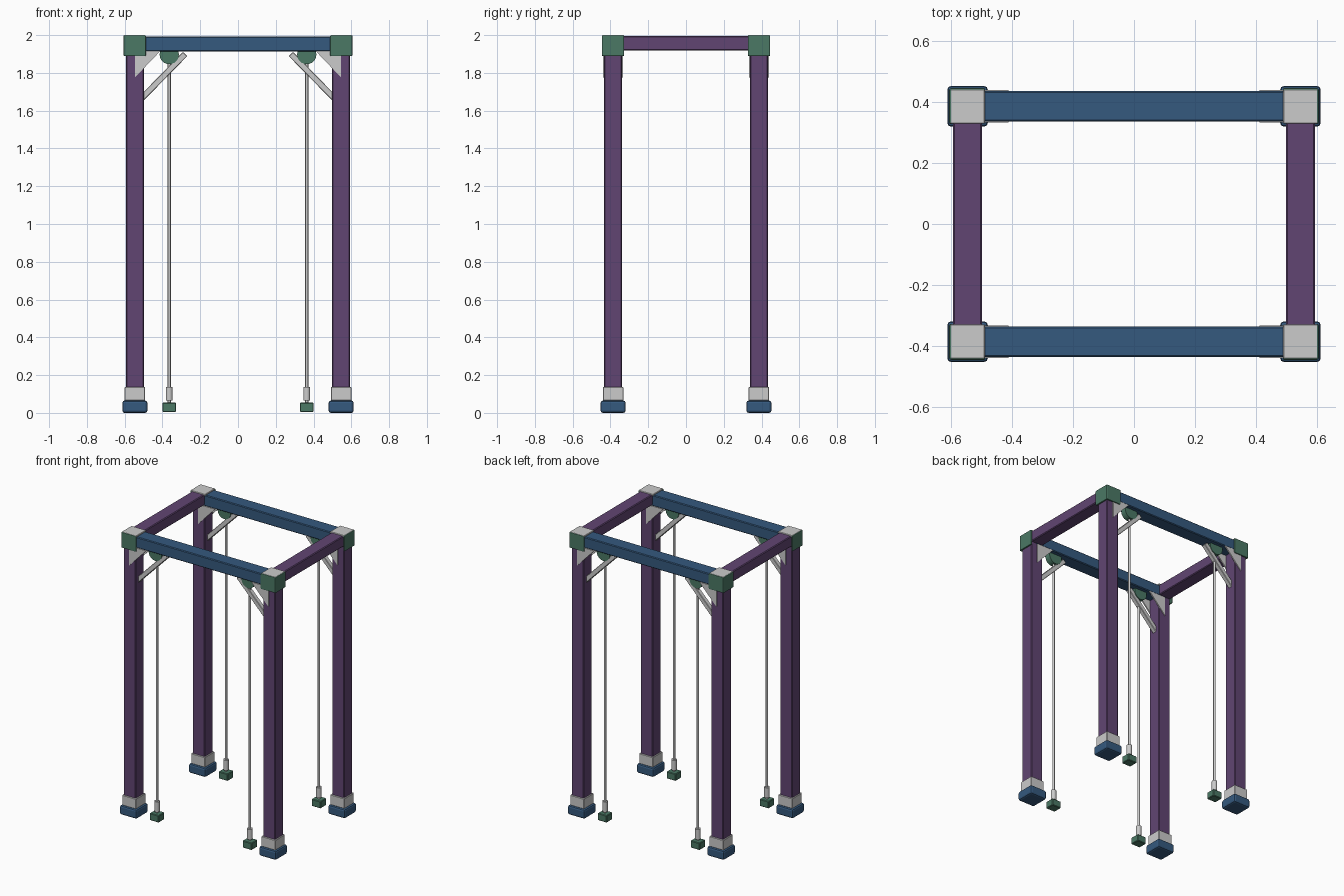
import bpy, bmesh, math
from mathutils import Vector, Matrix

if "Cube" in bpy.data.objects:
    bpy.data.objects.remove(bpy.data.objects["Cube"])


def material(name, rgb):
    m = bpy.data.materials.new(name)
    m.diffuse_color = (*rgb, 1)
    m.use_nodes = True
    m.node_tree.nodes["Principled BSDF"].inputs["Base Color"].default_value = m.diffuse_color
    return m


PURPLE = material("purple", (0.12, 0.06, 0.17))
BLUE = material("blue", (0.035, 0.10, 0.21))
GREEN = material("green", (0.07, 0.19, 0.13))


def finish(name, bm, mat=None, bevel=0, segments=1, smooth=False):
    bmesh.ops.recalc_face_normals(bm, faces=bm.faces[:])
    for f in bm.faces:
        f.smooth = smooth and len(f.verts) == 4
    me = bpy.data.meshes.new(name)
    bm.to_mesh(me)
    bm.free()
    ob = bpy.data.objects.new(name, me)
    bpy.context.collection.objects.link(ob)
    if mat:
        me.materials.append(mat)
    if bevel:
        b = ob.modifiers.new("bevel", 'BEVEL')
        b.width, b.segments = bevel, segments
    return ob


def box(name, center, size, mat=None, bevel=0.0, segments=1, rot_y=0.0):
    bm = bmesh.new()
    m = (Matrix.Translation(center) @ Matrix.Rotation(rot_y, 4, 'Y')
         @ Matrix.Diagonal((*size, 1)))
    bmesh.ops.create_cube(bm, size=1, matrix=m)
    return finish(name, bm, mat, bevel, segments)


def cylinder(name, center, radius, depth, sides, mat=None, along_y=False):
    bm = bmesh.new()
    m = Matrix.Translation(center)
    if along_y:
        m = m @ Matrix.Rotation(math.pi / 2, 4, 'X')
    bmesh.ops.create_cone(bm, cap_ends=True, segments=sides, radius1=radius,
                          radius2=radius, depth=depth, matrix=m)
    return finish(name, bm, mat, smooth=True)


def triangle_plate(name, points, y, thickness):
    bm = bmesh.new()
    face = bm.faces.new([bm.verts.new((x, y - thickness / 2, z)) for x, z in points])
    ext = bmesh.ops.extrude_face_region(bm, geom=[face])
    moved = [v for v in ext["geom"] if isinstance(v, bmesh.types.BMVert)]
    bmesh.ops.translate(bm, verts=moved, vec=(0, thickness, 0))
    return finish(name, bm)


PX, PY, W = 0.546, 0.386, 0.095   # post centre and width
RX = 0.364                        # hanging rod position

# Top beams
for s, side in ((-1, "front"), (1, "back")):
    box(f"{side}_beam", (0, s * PY, 1.953), (1.12, 0.1, 0.078), BLUE, 0.005)
for s, side in ((-1, "left"), (1, "right")):
    box(f"{side}_beam", (s * PX, 0, 1.957), (W, 0.80, 0.076), PURPLE, 0.005)

for sx, xn in ((-1, "left"), (1, "right")):
    for sy, yn in ((-1, "front"), (1, "back")):
        n = f"{yn}_{xn}"
        x, y, r = sx * PX, sy * PY, sx * RX

        # Post with foot and sleeve
        box(f"{n}_post", (x, y, 1.02), (W, W, 1.92), PURPLE, 0.005)
        box(f"{n}_foot", (x, y, 0.0325), (0.133, 0.133, 0.065), BLUE, 0.012, 2)
        box(f"{n}_sleeve", (x, y, 0.101), (0.109, 0.109, 0.073), None, 0.003)

        # Corner bracket: two outer plates and a top cap
        box(f"{n}_face_plate", (x, sy * 0.4395, 1.944), (0.116, 0.013, 0.11),
            GREEN, 0.005, 2)
        box(f"{n}_side_plate", (sx * 0.5995, y, 1.944), (0.013, 0.116, 0.11),
            GREEN, 0.005, 2)
        box(f"{n}_cap_plate", (x, y, 1.994), (0.114, 0.114, 0.012), None, 0.003)

        # Gusset plates on both faces of the joint
        tri = [(sx * 0.546, 1.915), (sx * 0.412, 1.915), (sx * 0.546, 1.775)]
        for k, kn in ((1, "outer"), (-1, "inner")):
            triangle_plate(f"{n}_{kn}_gusset", tri, y + sy * k * 0.049, 0.009)

        # Diagonal brace
        a, b = Vector((sx * 0.52, y, 1.655)), Vector((sx * 0.28, y, 1.90))
        d = b - a
        box(f"{n}_brace", (a + b) / 2, (0.032, 0.032, d.length), None, 0.003,
            rot_y=math.atan2(d.x, d.z))

        # Pulley, hanging rod, ferrule and weight
        cylinder(f"{n}_pulley", (r, y, 1.897), 0.051, 0.042, 24, GREEN, True)
        cylinder(f"{n}_rod", (r, y, 0.96), 0.008, 1.83, 12)
        cylinder(f"{n}_ferrule", (r, y, 0.101), 0.018, 0.073, 16)
        box(f"{n}_weight", (r, y, 0.029), (0.072, 0.066, 0.05), GREEN, 0.004)

# Keep round parts smooth with sharp rims
bpy.ops.object.select_all(action='DESELECT')
for ob in bpy.data.objects:
    if ob.name.endswith(("pulley", "rod", "ferrule")):
        ob.select_set(True)
        bpy.context.view_layer.objects.active = ob
bpy.ops.object.shade_smooth_by_angle(angle=math.radians(35))
